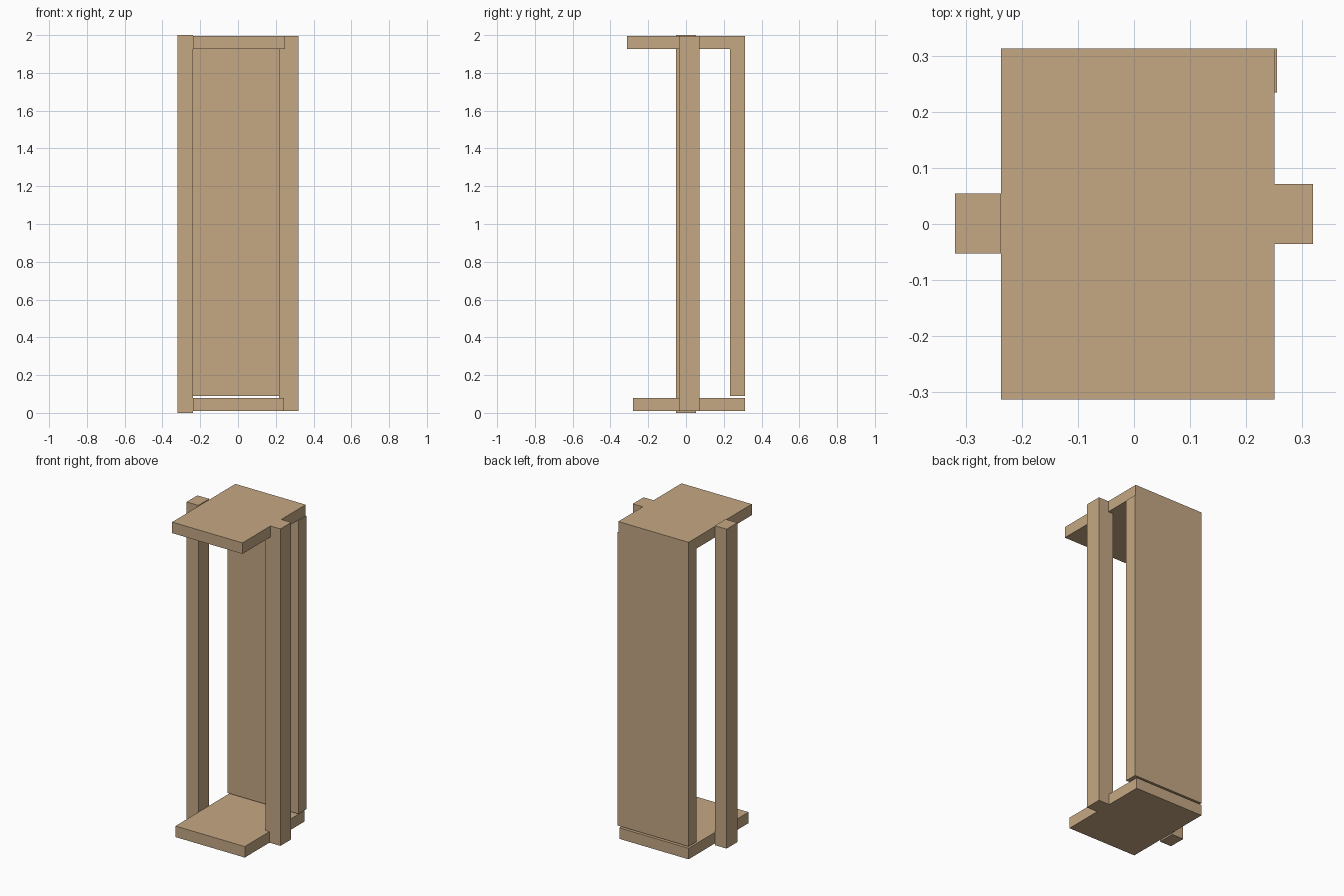
import bpy

if "Cube" in bpy.data.objects:
    bpy.data.objects.remove(bpy.data.objects["Cube"])


def box(name, x, y, z):
    """Axis-aligned box from (min, max) ranges."""
    lo, hi = zip(x, y, z)
    bpy.ops.mesh.primitive_cube_add(size=1, location=[(a + b) / 2 for a, b in zip(lo, hi)])
    ob = bpy.context.object
    ob.name = name
    ob.scale = [b - a for a, b in zip(lo, hi)]
    bpy.ops.object.transform_apply(location=False, rotation=False, scale=True)
    mat = bpy.data.materials.get("wood") or bpy.data.materials.new("wood")
    mat.diffuse_color = (0.56, 0.39, 0.23, 1)
    mat.use_nodes = True
    mat.node_tree.nodes["Principled BSDF"].inputs["Base Color"].default_value = mat.diffuse_color
    ob.data.materials.append(mat)
    return ob


# Horizontal boards
box("top_board", (-0.237, 0.25), (-0.313, 0.313), (1.926, 1.995))
box("bottom_board", (-0.237, 0.243), (-0.28, 0.313), (0.01, 0.079))

# Back panel, leaving a thin gap above the bottom board
box("back_panel", (-0.237, 0.255), (0.234, 0.313), (0.09, 1.926))

# Side posts; the right one is let into the boards
box("left_post", (-0.319, -0.237), (-0.053, 0.054), (0.0, 2.0))
box("right_post", (0.217, 0.319), (-0.036, 0.071), (0.01, 1.995))
